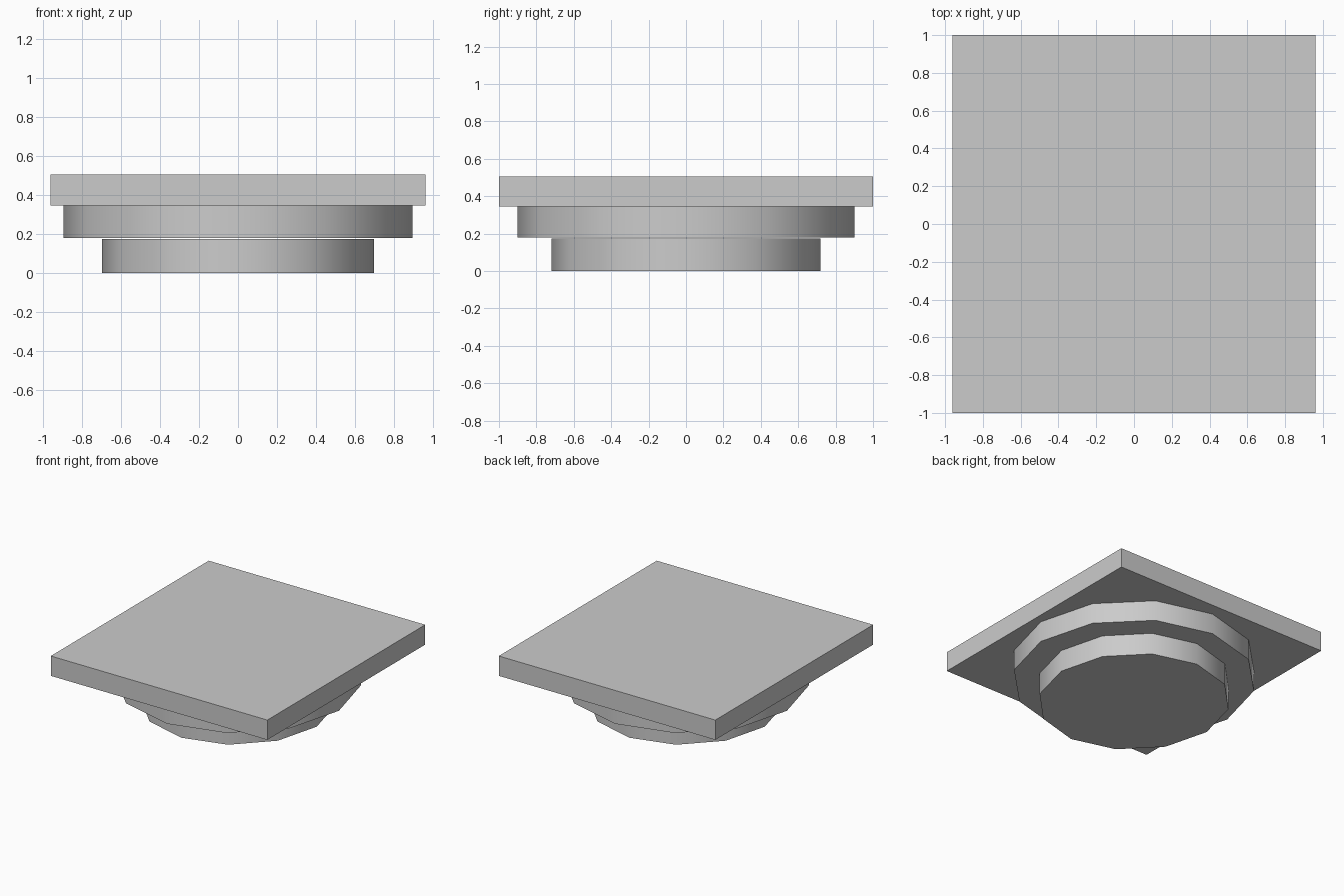
import bpy
import bmesh
import math

if "Cube" in bpy.data.objects:
    bpy.data.objects.remove(bpy.data.objects["Cube"])


def smooth(obj, angle):
    bpy.ops.object.select_all(action='DESELECT')
    obj.select_set(True)
    bpy.context.view_layer.objects.active = obj
    bpy.ops.object.shade_smooth_by_angle(angle=math.radians(angle))


def disc(name, rx, ry, z0, z1):
    # twelve-sided tier with smooth walls
    bpy.ops.mesh.primitive_cylinder_add(vertices=12, radius=1, depth=1)
    obj = bpy.context.object
    obj.name = name
    for v in obj.data.vertices:
        v.co = (v.co.x * rx, v.co.y * ry, z0 + (v.co.z + 0.5) * (z1 - z0))
    smooth(obj, 40)
    return obj


# stepped round base
disc("lower_tier", 0.698, 0.72, 0.0, 0.175)
disc("upper_tier", 0.895, 0.90, 0.18, 0.346)

# rectangular top slab, with an edge loop halfway up its rim
bm = bmesh.new()
rings = []
for z in (0.346, 0.42, 0.505):
    rings.append([bm.verts.new((sx * 0.96, sy * 1.0, z))
                  for sx, sy in ((-1, -1), (1, -1), (1, 1), (-1, 1))])
for low, high in zip(rings, rings[1:]):
    for i in range(4):
        j = (i + 1) % 4
        bm.faces.new((low[i], low[j], high[j], high[i]))
bm.faces.new(rings[0][::-1])
bm.faces.new(rings[-1])
mesh = bpy.data.meshes.new("top_slab")
bm.to_mesh(mesh)
bm.free()
slab = bpy.data.objects.new("top_slab", mesh)
bpy.context.collection.objects.link(slab)
smooth(slab, 40)
